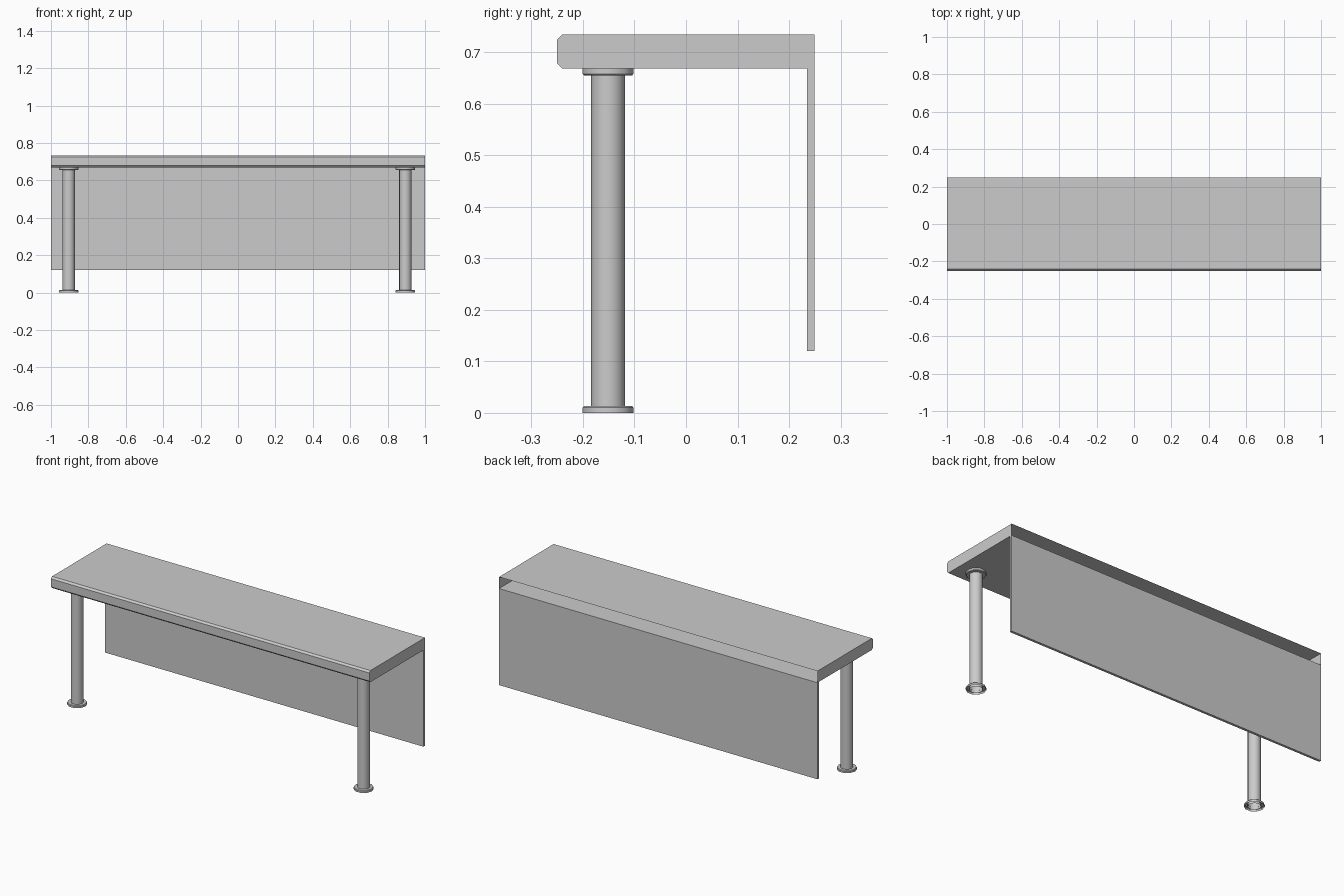
import bpy, bmesh, math

if "Cube" in bpy.data.objects:
    bpy.data.objects.remove(bpy.data.objects["Cube"])

def new_object(name, bm):
    mesh = bpy.data.meshes.new(name)
    bmesh.ops.recalc_face_normals(bm, faces=bm.faces)
    bm.to_mesh(mesh)
    bm.free()
    obj = bpy.data.objects.new(name, mesh)
    bpy.context.collection.objects.link(obj)
    return obj

def extrude_profile(name, profile, open_edge):
    """Sweep a closed (y, z) profile across x; leave one side (by edge index) open."""
    bm = bmesh.new()
    left = [bm.verts.new((-1, y, z)) for y, z in profile]
    right = [bm.verts.new((1, y, z)) for y, z in profile]
    n = len(profile)
    bm.faces.new(left)
    bm.faces.new(right)
    for i in range(n):
        if i != open_edge:
            j = (i + 1) % n
            bm.faces.new((left[i], left[j], right[j], right[i]))
    return new_object(name, bm)

def lathe(name, profile, x, y, sides):
    """Revolve an open (radius, z) profile around a vertical axis."""
    bm = bmesh.new()
    rings = [[bm.verts.new((x + r * math.cos(math.tau * k / sides),
                            y + r * math.sin(math.tau * k / sides), z))
              for k in range(sides)] for r, z in profile]
    for a, b in zip(rings, rings[1:]):
        for k in range(sides):
            m = (k + 1) % sides
            bm.faces.new((a[k], a[m], b[m], b[k]))
    obj = new_object(name, bm)
    bpy.ops.object.select_all(action='DESELECT')
    obj.select_set(True)
    bpy.context.view_layer.objects.active = obj
    bpy.ops.object.shade_smooth_by_angle(angle=math.radians(40))
    return obj

TOP, UNDER, BACK, FRONT, CH = 0.734, 0.668, 0.249, -0.25, 0.01

# Counter top: chamfered front edge, open at the back
extrude_profile("counter_top", [
    (BACK, UNDER), (BACK, TOP), (FRONT + CH, TOP), (FRONT, TOP - CH),
    (FRONT, UNDER + CH), (FRONT + CH, UNDER)], open_edge=0)

# Back panel: thin board hanging under the rear edge
extrude_profile("back_panel", [
    (0.235, UNDER), (BACK, UNDER), (BACK, 0.12), (0.235, 0.12)], open_edge=0)

# Legs: open tubes with a bevelled flange at each end
R_LEG, R_FLANGE, T, B = 0.033, 0.052, 0.013, 0.003
flange = [(R_FLANGE, 0), (R_FLANGE, T - B), (R_FLANGE - B, T), (R_LEG, T)]
for side, x in (("left", -0.905), ("right", 0.895)):
    lathe(side + "_leg", [(R_LEG, 0), (R_LEG, UNDER)], x, -0.151, 16)
    lathe(side + "_foot_flange", flange, x, -0.151, 10)
    lathe(side + "_top_flange", [(r, UNDER - z) for r, z in flange], x, -0.151, 10)
